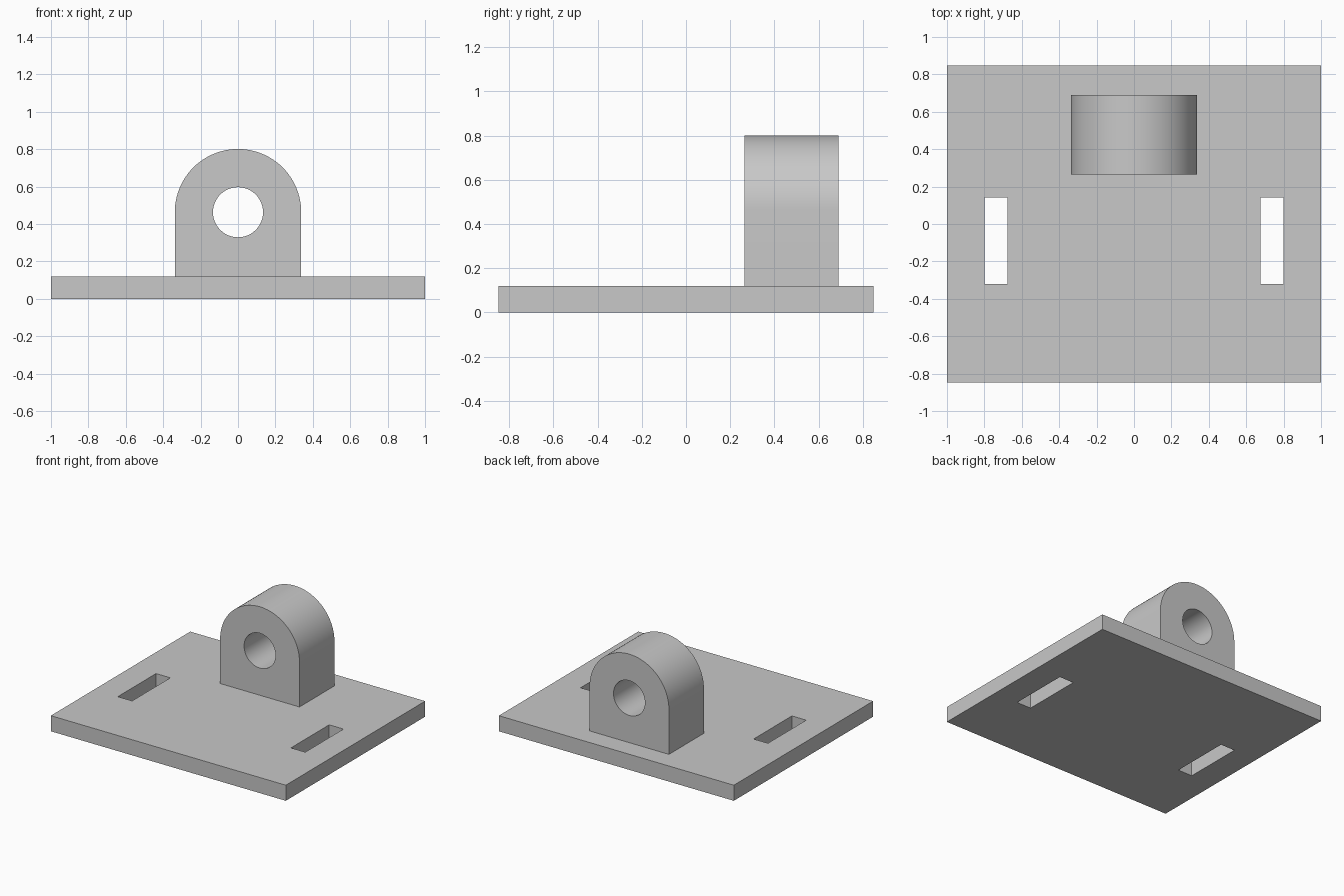
import bpy
import bmesh
from math import cos, sin, pi, radians
from mathutils import Matrix, Vector

default_cube = bpy.data.objects.get("Cube")
if default_cube:
    bpy.data.objects.remove(default_cube, do_unlink=True)

# Main dimensions
PLATE_TOP = 0.12
LUG_RADIUS, HOLE_RADIUS, AXIS_Z = 0.338, 0.134, 0.463
LUG_FRONT, LUG_BACK = 0.265, 0.69
ARC_STEPS = 48

grey = bpy.data.materials.new("plain_grey")
grey.use_nodes = True
colour = (0.58, 0.58, 0.58, 1)
grey.diffuse_color = colour
grey.node_tree.nodes["Principled BSDF"].inputs["Base Color"].default_value = colour


def add_object(name, bm):
    bmesh.ops.recalc_face_normals(bm, faces=bm.faces)
    mesh = bpy.data.meshes.new(name)
    bm.to_mesh(mesh)
    bm.free()
    mesh.materials.append(grey)
    obj = bpy.data.objects.new(name, mesh)
    bpy.context.collection.objects.link(obj)
    return obj


def box(name, low, high):
    low, high = Vector(low), Vector(high)
    bm = bmesh.new()
    bmesh.ops.create_cube(bm, size=1, matrix=Matrix.Translation((low + high) / 2)
                          @ Matrix.Diagonal((*(high - low), 1)))
    return add_object(name, bm)


def extrude_profile(name, points, front, back):
    """Extrude an x-z outline along y."""
    bm = bmesh.new()
    face = bm.faces.new([bm.verts.new((x, front, z)) for x, z in points])
    result = bmesh.ops.extrude_face_region(bm, geom=[face], use_keep_orig=True)
    moved = [v for v in result["geom"] if isinstance(v, bmesh.types.BMVert)]
    bmesh.ops.translate(bm, verts=moved, vec=(0, back - front, 0))
    return add_object(name, bm)


def arc(radius, sweep, steps):
    return [(radius * cos(sweep * i / steps), AXIS_Z + radius * sin(sweep * i / steps))
            for i in range(steps + 1)]


def cut(target, cutter):
    cutter.hide_render = True
    bpy.ops.object.select_all(action="DESELECT")
    bpy.context.view_layer.objects.active = target
    target.select_set(True)
    mod = target.modifiers.new("cut", "BOOLEAN")
    mod.operation, mod.solver, mod.object = "DIFFERENCE", "EXACT", cutter
    bpy.ops.object.modifier_apply(modifier=mod.name)
    bpy.data.objects.remove(cutter, do_unlink=True)


# Base plate with a slot through each side
plate = box("base_plate", (-1, -0.847, 0), (1, 0.847, PLATE_TOP))
for side in (-1, 1):
    inner, outer = sorted((side * 0.676, side * 0.798))
    cut(plate, box("slot_cutter", (inner, -0.322, -0.1), (outer, 0.143, 0.3)))

# Round-topped lug with a bore
outline = arc(LUG_RADIUS, pi, ARC_STEPS) + [(-LUG_RADIUS, PLATE_TOP), (LUG_RADIUS, PLATE_TOP)]
lug = extrude_profile("pivot_lug", outline, LUG_FRONT, LUG_BACK)
bore = arc(HOLE_RADIUS, 2 * pi, ARC_STEPS)[:-1]
cut(lug, extrude_profile("bore_cutter", bore, LUG_FRONT - 0.1, LUG_BACK + 0.1))
bpy.ops.object.shade_smooth_by_angle(angle=radians(30))
